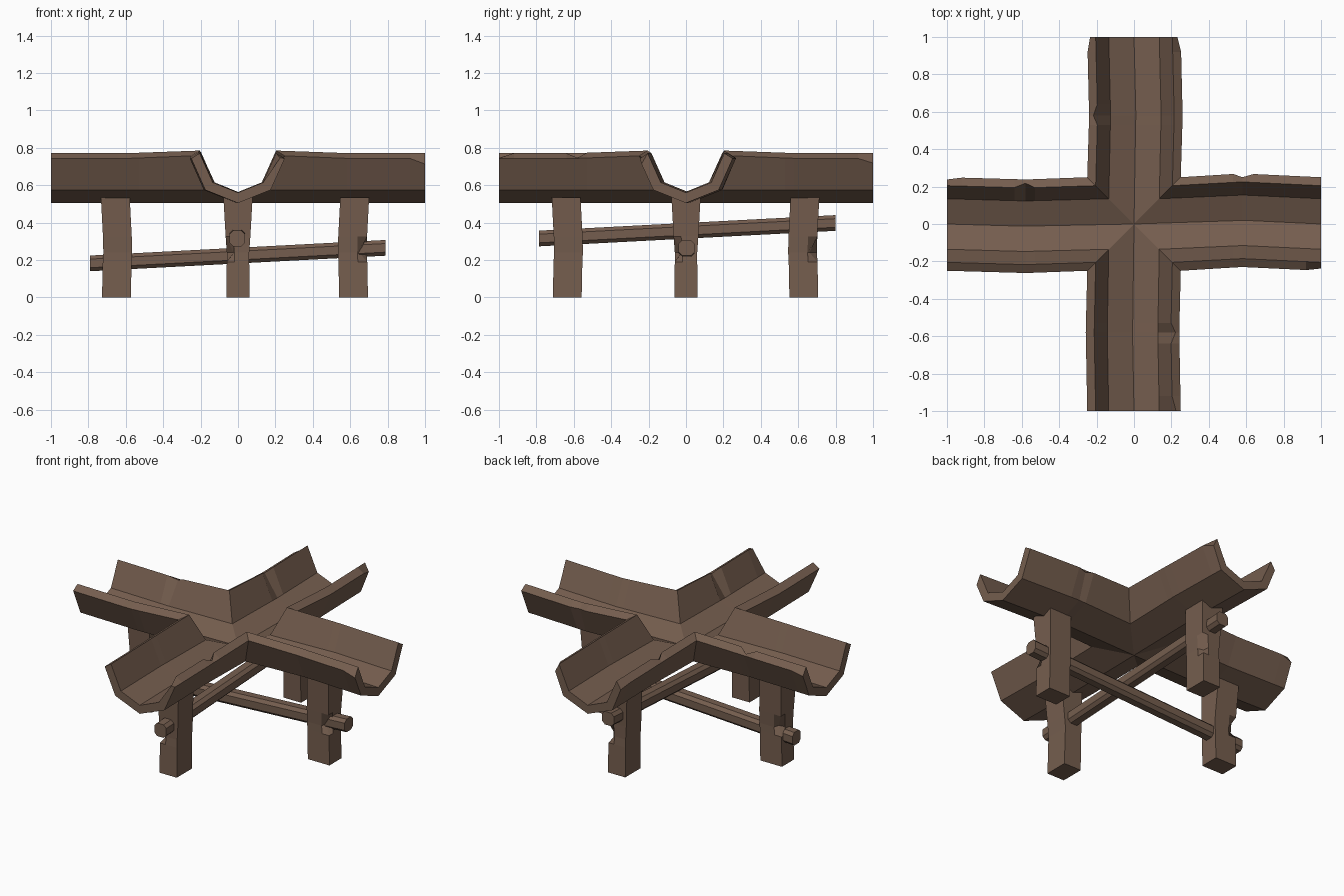
import bpy, bmesh, math
from mathutils import Vector

if "Cube" in bpy.data.objects:
    bpy.data.objects.remove(bpy.data.objects["Cube"])

wood = bpy.data.materials.new("brown wood")
wood.diffuse_color = (0.178, 0.111, 0.077, 1)
wood.use_nodes = True
wood.node_tree.nodes["Principled BSDF"].inputs["Base Color"].default_value = wood.diffuse_color


def make(name, bm):
    bmesh.ops.remove_doubles(bm, verts=bm.verts, dist=0.0005)
    bmesh.ops.recalc_face_normals(bm, faces=bm.faces)
    me = bpy.data.meshes.new(name)
    bm.to_mesh(me)
    bm.free()
    me.materials.append(wood)
    ob = bpy.data.objects.new(name, me)
    bpy.context.collection.objects.link(ob)
    return ob


def place(arm, r, v, z):
    # r = distance outward along the arm, v = offset to its left
    a = arm * math.pi / 2
    c, s = round(math.cos(a)), round(math.sin(a))
    return Vector((r * c - v * s, r * s + v * c, z))


def skin(bm, rings, caps=True):
    n = len(rings[0])
    vs = [[bm.verts.new(p) for p in ring] for ring in rings]
    for a, b in zip(vs, vs[1:]):
        for i in range(n):
            j = (i + 1) % n
            bm.faces.new((a[i], a[j], b[j], b[i]))
    if caps:
        bm.faces.new(vs[0])
        bm.faces.new(vs[-1])
    return vs


# Cross-shaped trough: four mitred arms, slightly bent, with chipped rims
INNER = [(-0.205, 0.785), (-0.135, 0.615), (0, 0.56), (0.135, 0.615), (0.205, 0.785)]
OUTER = [(0.25, 0.757), (0.175, 0.575), (0, 0.505), (-0.175, 0.575), (-0.25, 0.757)]
PROFILE = INNER + OUTER
STATIONS = [None, 0.53, 0.58, 0.64, 0.92, 1.0]
BEND = [0.02, -0.01, 0.012, -0.008]
# (arm, station, profile point): (sideways, vertical)
CHIPS = {
    (0, 2, 5): (-0.02, -0.005), (2, 2, 0): (-0.025, -0.025),
    (1, 2, 4): (0.022, -0.02), (3, 2, 4): (0.025, -0.025),
    (1, 5, 5): (-0.015, -0.02), (1, 5, 9): (0.018, -0.025),
    (0, 5, 9): (0.012, -0.03), (3, 5, 4): (0.02, -0.025),
    (2, 5, 9): (0.012, -0.02),
}
bm = bmesh.new()
for arm in range(4):
    rings = []
    for si, st in enumerate(STATIONS):
        ring = []
        for pi, (u, z) in enumerate(PROFILE):
            r = abs(u) if st is None else st
            v = u
            if st is not None:
                f = (r - 0.2) / 0.38 if r <= 0.58 else (1 - r) / 0.42
                v += BEND[arm] * f
                if z > 0.7:
                    z -= 0.014 * min(1, (r - 0.2) / 0.4)
            dv, dz = CHIPS.get((arm, si, pi), (0, 0))
            ring.append(place(arm, r, v + dv, z + dz))
        rings.append(ring)
    end = skin(bm, rings, caps=False)[-1]
    for i in range(4):
        bm.faces.new((end[i], end[i + 1], end[8 - i], end[9 - i]))
make("trough", bm)

# Four posts, wider at the top, each with a notch on the outer right corner
POSTS = [("right_post", 0.618), ("back_post", 0.63), ("left_post", 0.65), ("front_post", 0.635)]
for arm, (name, mid) in enumerate(POSTS):
    bm = bmesh.new()
    rings = []
    for z, dr, w, cut in [(0, 0, 0.062, 0), (0.19, -0.004, 0.06, 0), (0.24, -0.007, 0.06, 1),
                          (0.325, -0.005, 0.066, 0), (0.535, 0.006, 0.078, 0)]:
        lo, hi = mid + dr - 0.077, mid + dr + 0.077
        corner = (hi - 0.04, -w + 0.035) if cut else (hi, -w)
        pts = [(lo, w), (lo, -w), (hi - 0.05, -w), corner, (hi, -w + 0.04), (hi, w)]
        rings.append([place(arm, r, v, z) for r, v in pts])
    skin(bm, rings)
    make(name, bm)

# Two sloping crossed braces with chamfered square section
for name, arm, r0, z0, r1, z1, v0 in [("side_to_side_brace", 0, -0.79, 0.182, 0.788, 0.265, 0.003),
                                      ("front_to_back_brace", 1, -0.785, 0.315, 0.8, 0.398, 0.004)]:
    bm = bmesh.new()
    h, c = 0.042, 0.023
    sec = [(h, -c), (h, c), (c, h), (-c, h), (-h, c), (-h, -c), (-c, -h), (c, -h)]
    rings = [[place(arm, r, v0 + a, z + b) for a, b in sec] for r, z in ((r0, z0), (r1, z1))]
    skin(bm, rings)
    make(name, bm)
